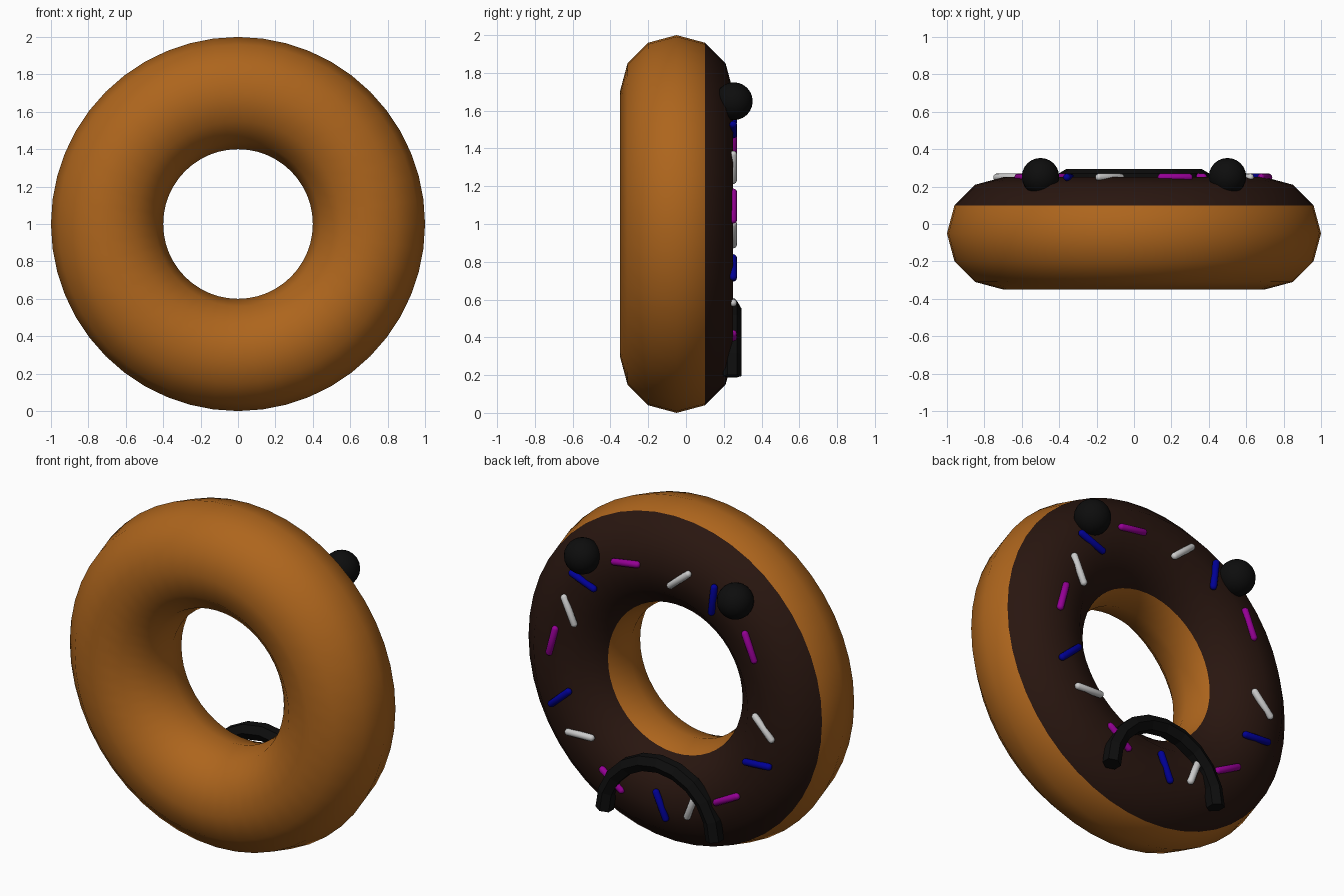
import bpy, bmesh
from math import radians, sin, cos, pi
from mathutils import Matrix

if "Cube" in bpy.data.objects:
    bpy.data.objects.remove(bpy.data.objects["Cube"])


def mat(name, rgb):
    m = bpy.data.materials.new(name)
    m.diffuse_color = (*rgb, 1)
    m.use_nodes = True
    m.node_tree.nodes["Principled BSDF"].inputs["Base Color"].default_value = m.diffuse_color
    return m


dough = mat("dough", (0.42, 0.13, 0.012))
chocolate = mat("chocolate", (0.022, 0.008, 0.005))
black = mat("black", (0.004, 0.004, 0.004))
magenta = mat("magenta", (0.30, 0.0, 0.30))
blue = mat("blue", (0.0, 0.0, 0.30))
white = mat("white", (0.8, 0.8, 0.8))

# Ring, with the back third coloured as icing
bpy.ops.mesh.primitive_torus_add(major_radius=0.7, minor_radius=0.3,
                                 major_segments=48, minor_segments=12)
ring = bpy.context.object
ring.name = "iced_ring"
ring.data.transform(Matrix.Translation((0, -0.05, 1)) @ Matrix.Rotation(pi / 2, 4, 'X'))
ring.data.materials.append(dough)
ring.data.materials.append(chocolate)
for p in ring.data.polygons:
    p.material_index = int(p.center.y > 0.1)
    p.use_smooth = True

# Eyes
for side, x in (("left", -0.5), ("right", 0.5)):
    bpy.ops.mesh.primitive_uv_sphere_add(segments=24, ring_count=12, radius=0.1,
                                         location=(x, 0.253, 1.65))
    eye = bpy.context.object
    eye.name = side + "_eye"
    eye.data.materials.append(black)
    bpy.ops.object.shade_smooth()

# Mouth: hexagonal tube swept along a half circle
curve = bpy.data.curves.new("mouth", 'CURVE')
curve.dimensions = '3D'
curve.bevel_depth = 0.05
curve.bevel_resolution = 1
curve.use_fill_caps = True
path = curve.splines.new('POLY')
STEPS = 10
path.points.add(STEPS)
for i, pt in enumerate(path.points):
    a = pi * i / STEPS
    pt.co = (0.36 * cos(a), 0.245, 0.195 + 0.355 * sin(a), 1)
path.use_smooth = False
curve.materials.append(black)
mouth = bpy.data.objects.new("mouth", curve)
bpy.context.collection.objects.link(mouth)


# Sprinkles: capsules lying on the icing
def sprinkle(name, x, z, tilt, material, length=0.19, r=0.02):
    bm = bmesh.new()
    bmesh.ops.create_uvsphere(bm, u_segments=12, v_segments=7, radius=r)
    for v in bm.verts:
        v.co.z += (length / 2 - r) * (1 if v.co.z > 0 else -1)
    # lay along x, then tilt in the xz plane
    bm.transform(Matrix.Rotation(-radians(tilt), 4, 'Y') @ Matrix.Rotation(pi / 2, 4, 'Y'))
    me = bpy.data.meshes.new(name)
    bm.to_mesh(me)
    bm.free()
    for p in me.polygons:
        p.use_smooth = True
    me.materials.append(material)
    ob = bpy.data.objects.new(name, me)
    ob.location = (x, 0.25, z)
    bpy.context.collection.objects.link(ob)


# (x, z, tilt) in order round the ring; colours repeat
spots = [(0.22, 1.68, -9), (0.50, 1.50, 21), (0.59, 1.30, 65),
         (0.70, 1.095, -75), (0.65, 0.77, -42), (0.52, 0.585, -2),
         (0.31, 0.375, 36), (-0.01, 0.31, 66), (-0.21, 0.36, -69),
         (-0.44, 0.46, -28), (-0.64, 0.72, -4), (-0.68, 0.945, 46),
         (-0.59, 1.40, 67), (-0.35, 1.615, -83), (-0.13, 1.675, -40)]
for i, (x, z, tilt) in enumerate(spots):
    sprinkle(f"sprinkle_{i + 1}", x, z, tilt, (magenta, blue, white)[i % 3])
